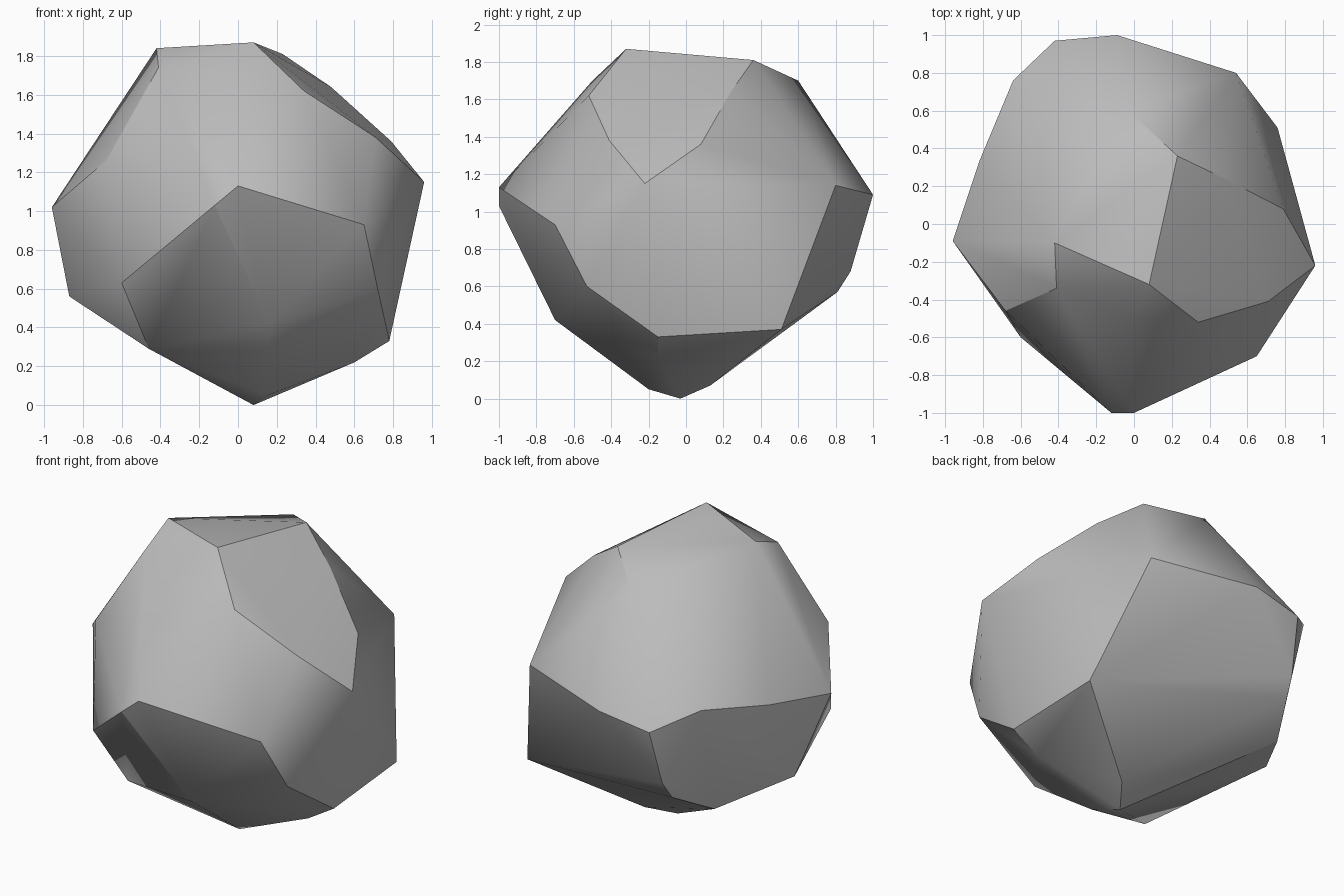
import bpy
import bmesh
import math

# Remove the default cube only
default_cube = bpy.data.objects.get("Cube")
if default_cube:
    bpy.data.objects.remove(default_cube, do_unlink=True)

# Corner points of the boulder in hundredths of a unit
crown = [
    (8, -32, 187), (-42, -10, 184), (-41, -34, 174), (23, 36, 181),
    (-3, 60, 170), (34, -52, 162), (0, -50, 170), (48, 24, 164),
    (71, -41, 138), (79, 8, 136),
]
girdle = [
    (96, -22, 115), (54, 80, 114), (-9, 100, 109), (-42, 97, 103),
    (-64, 76, 115), (-82, 33, 107), (-96, -9, 102), (-68, -46, 126),
    (-12, -100, 103), (0, -100, 113), (65, -70, 93),
]
base = [
    (72, -53, 60), (78, -15, 33), (76, 51, 37), (60, -15, 22),
    (-45, 88, 68), (-47, 81, 57), (-60, 57, 44), (-87, 15, 56),
    (-60, -60, 63), (-46, -45, 29), (16, -70, 42), (15, -20, 5),
    (20, 13, 7), (8, -3, 0),
]


def make_material(name, colour):
    """Plain single-colour material for viewport and render."""
    material = bpy.data.materials.new(name)
    material.use_nodes = True
    material.diffuse_color = colour
    shader = material.node_tree.nodes["Principled BSDF"]
    shader.inputs["Base Color"].default_value = colour
    shader.inputs["Roughness"].default_value = 0.9
    return material


def make_hull(name, points, material):
    """Wrap the points in a convex skin and merge nearly flat facets."""
    bm = bmesh.new()
    for point in points:
        bm.verts.new([value / 100 for value in point])
    result = bmesh.ops.convex_hull(bm, input=bm.verts)
    unused = set(result["geom_interior"]) | set(result["geom_unused"])
    loose = [item for item in unused if isinstance(item, bmesh.types.BMVert)]
    bmesh.ops.delete(bm, geom=loose, context="VERTS")
    bmesh.ops.recalc_face_normals(bm, faces=bm.faces)
    mesh = bpy.data.meshes.new(name)
    bm.to_mesh(mesh)
    bm.free()
    mesh.materials.append(material)
    obj = bpy.data.objects.new(name, mesh)
    bpy.context.collection.objects.link(obj)
    return obj


# One faceted boulder, soft across shallow edges and crisp on steep ones
stone_grey = make_material("stone grey", (0.5, 0.5, 0.5, 1.0))
boulder = make_hull("boulder", crown + girdle + base, stone_grey)

bpy.ops.object.select_all(action="DESELECT")
boulder.select_set(True)
bpy.context.view_layer.objects.active = boulder
bpy.ops.object.shade_smooth_by_angle(angle=math.radians(30))
